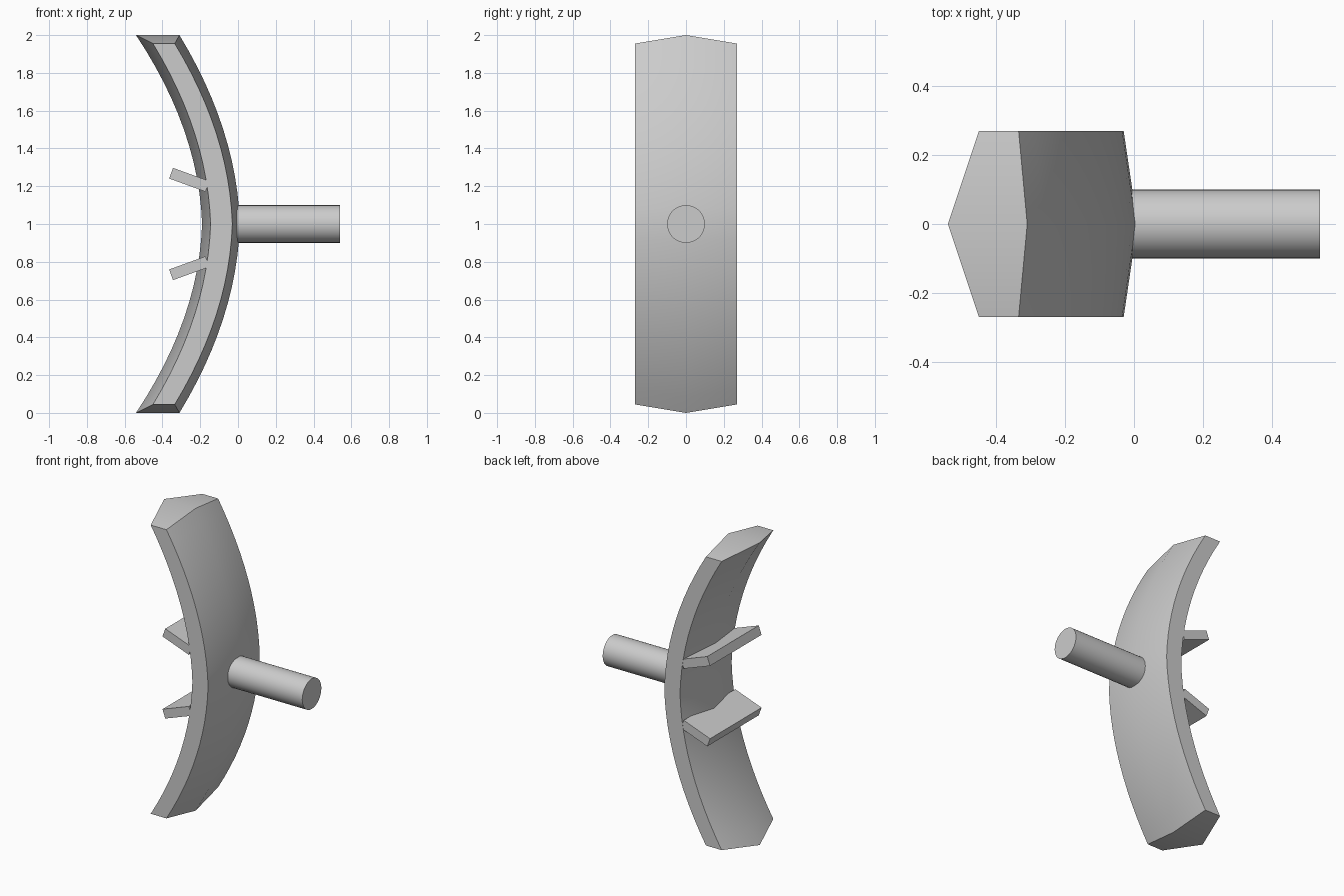
import bpy, bmesh, math
from mathutils import Matrix, Vector

cube = bpy.data.objects.get("Cube")
if cube:
    bpy.data.objects.remove(cube, do_unlink=True)

grey = bpy.data.materials.new("plain_grey")
grey.use_nodes = True
COLOUR = (0.6, 0.6, 0.6, 1)
grey.diffuse_color = COLOUR
grey.node_tree.nodes["Principled BSDF"].inputs["Base Color"].default_value = COLOUR


def finish(name, bm, angle=30):
    bmesh.ops.recalc_face_normals(bm, faces=bm.faces)
    mesh = bpy.data.meshes.new(name)
    bm.to_mesh(mesh)
    bm.free()
    mesh.materials.append(grey)
    ob = bpy.data.objects.new(name, mesh)
    bpy.context.collection.objects.link(ob)
    bpy.ops.object.select_all(action="DESELECT")
    ob.select_set(True)
    bpy.context.view_layer.objects.active = ob
    bpy.ops.object.shade_smooth_by_angle(angle=math.radians(angle))
    return ob


# Bowed plate: a six-sided section swept from bottom to top, thickest along its middle
# each section corner: y, x at mid height, x setback at the tips, half height
W = 0.27
SECTION = [
    (-W, -0.03, 0.305, 0.955), (0, 0.01, 0.32, 1.0), (W, -0.03, 0.305, 0.955),
    (W, -0.145, 0.305, 0.955), (0, -0.19, 0.35, 1.0), (-W, -0.145, 0.305, 0.955),
]
STEPS = 12
bm = bmesh.new()
rings = []
for i in range(-STEPS, STEPS + 1):
    t = i / STEPS
    bow = 0.1 * abs(t) + 0.9 * t * t
    rings.append([bm.verts.new((x - sag * bow, y, 1 + half * t))
                  for y, x, sag, half in SECTION])
for a, b in zip(rings, rings[1:]):
    for k in range(6):
        n = (k + 1) % 6
        bm.faces.new((a[k], a[n], b[n], b[k]))
for r in (rings[0], rings[-1]):
    bm.faces.new((r[0], r[1], r[4], r[5]))
    bm.faces.new((r[1], r[2], r[3], r[4]))
finish("bowed_plate", bm)

# Round peg on the outer side
bm = bmesh.new()
bmesh.ops.create_cone(
    bm, cap_ends=True, segments=32, radius1=0.1, radius2=0.1, depth=0.59,
    matrix=Matrix.Translation((0.245, 0, 1)) @ Matrix.Rotation(math.pi / 2, 4, "Y"))
finish("round_peg", bm)

# Two slanted ledges on the inner side, mirrored about mid height
for name, side in (("upper_ledge", 1), ("lower_ledge", -1)):
    bm = bmesh.new()
    place = (Matrix.Translation((-0.258, 0, 1 + side * 0.234))
             @ Matrix.Rotation(side * math.radians(20), 4, "Y")
             @ Matrix.Diagonal(Vector((0.205, 2 * W - 0.002, 0.06, 1))))
    bmesh.ops.create_cube(bm, size=1, matrix=place)
    finish(name, bm)
